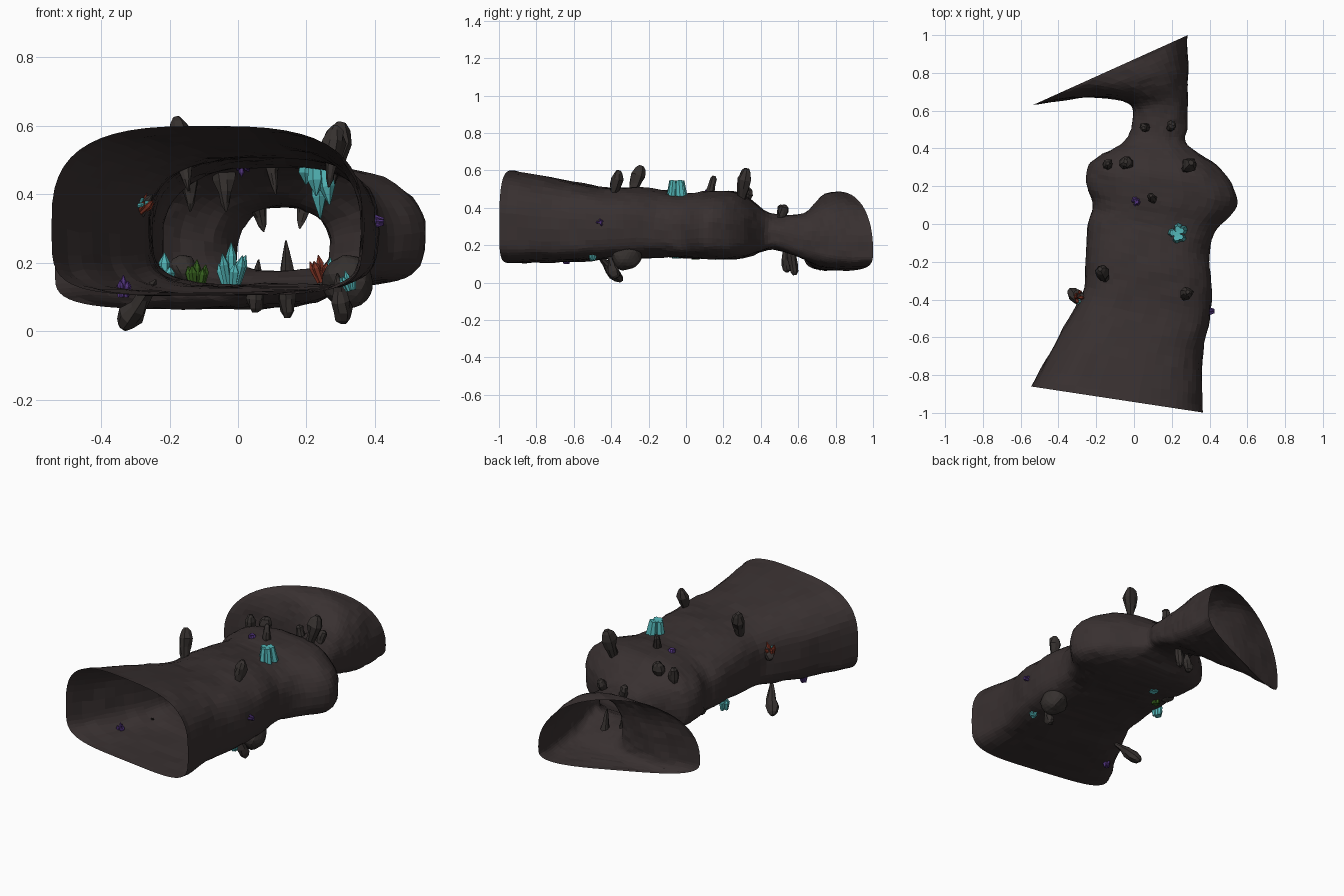
import bpy, bmesh, math, random
from mathutils import Vector, noise

if "Cube" in bpy.data.objects:
    bpy.data.objects.remove(bpy.data.objects["Cube"])
random.seed(4)

def mat(name, c):
    m = bpy.data.materials.new(name)
    m.diffuse_color = (*c, 1)
    m.use_nodes = True
    m.node_tree.nodes["Principled BSDF"].inputs["Base Color"].default_value = m.diffuse_color
    return m

ROCK = mat("cave_rock", (0.040, 0.030, 0.030))
STONE = mat("loose_stone", (0.036, 0.030, 0.028))
CYAN = mat("cyan_crystal", (0.085, 0.46, 0.47))
RED = mat("red_crystal", (0.22, 0.035, 0.018))
PURPLE = mat("purple_crystal", (0.085, 0.035, 0.21))
GREEN = mat("green_crystal", (0.035, 0.11, 0.012))

def finish(bm, name, material):
    me = bpy.data.meshes.new(name)
    bm.to_mesh(me)
    bm.free()
    me.materials.append(material)
    ob = bpy.data.objects.new(name, me)
    bpy.context.collection.objects.link(ob)
    return ob

# Tunnel sections: left wall x,y, right wall x,y, floor z, roof z, squareness, height of widest point
SECTIONS = [
    (-.545, -.86, .365, -.998, .105, .60, 3.0, .40),
    (-.40, -.60, .36, -.72, .11, .55, 2.9, .40),
    (-.275, -.37, .40, -.50, .125, .51, 2.8, .42),
    (-.255, -.20, .41, -.30, .135, .51, 2.6, .42),
    (-.24, 0.0, .40, -.14, .135, .49, 2.5, .42),
    (-.22, .10, .44, -.03, .13, .48, 2.4, .42),
    (-.25, .20, .54, .09, .125, .49, 2.3, .45),
    (-.24, .31, .52, .21, .125, .485, 2.3, .45),
    (-.19, .355, .44, .31, .14, .455, 2.3, .43),
    (-.05, .44, .285, .42, .175, .38, 2.3, .40),
    (-.01, .54, .28, .50, .17, .36, 2.3, .38),
    (-.02, .625, .285, .63, .125, .375, 2.2, .32),
    (-.12, .66, .285, .74, .085, .43, 2.2, .28),
    (-.30, .665, .285, .86, .07, .475, 2.2, .25),
    (-.535, .63, .285, 1.0, .065, .487, 2.2, .25),
]

def spline(a, b, c, d, t):
    return tuple(.5 * (2*q + (r-p)*t + (2*p-5*q+4*r-s)*t*t + (3*q-p-3*r+s)*t**3)
                 for p, q, r, s in zip(a, b, c, d))

def tunnel():
    rows, last = [], len(SECTIONS) - 1
    for i in range(last):
        k = [SECTIONS[min(max(j, 0), last)] for j in (i-1, i, i+1, i+2)]
        rows += [spline(*k, s / 5) for s in range(5)]
    rows.append(SECTIONS[-1])
    bm, rings, n = bmesh.new(), [], 52
    for j, (lx, ly, rx, ry, zb, zt, sq, wide) in enumerate(rows):
        ring = []
        for i in range(n):
            a = 2 * math.pi * i / n
            c, s = math.cos(a), math.sin(a)
            e = sq if s > 0 else sq + 1.4
            u = math.copysign(abs(c) ** (2 / e), c)
            w = math.copysign(abs(s) ** (2 / e), s)
            f = (u + 1) / 2
            mid = zb + (zt - zb) * wide
            p = Vector((lx + (rx-lx)*f, ly + (ry-ly)*f, mid + w * ((zt - mid) if w > 0 else (mid - zb))))
            if 0 < j < len(rows) - 1:
                p += noise.noise_vector(p * 9) * .008 + noise.noise_vector(p * 30) * .004
            ring.append(bm.verts.new(p))
        rings.append(ring)
    for a, b in zip(rings, rings[1:]):
        for i in range(n):
            k = (i + 1) % n
            bm.faces.new((a[i], a[k], b[k], b[i]))
    finish(bm, "tunnel_shell", ROCK)

# Tapered many-sided solid from base to tip, profile = (height fraction, radius fraction)
def spike(bm, base, tip, r, sides, profile, rough):
    base, tip = Vector(base), Vector(tip)
    d = tip - base
    q = d.to_track_quat('Z', 'Y')
    rings = []
    for h, k in profile:
        ring = []
        for i in range(sides):
            a = 2 * math.pi * i / sides
            rr = r * k * (1 + random.uniform(-rough, rough))
            ring.append(bm.verts.new(base + q @ Vector((rr*math.cos(a), rr*math.sin(a), h*d.length))))
        rings.append(ring)
    for a, b in zip(rings, rings[1:]):
        for i in range(sides):
            k = (i + 1) % sides
            bm.faces.new((a[i], a[k], b[k], b[i]))
    bm.faces.new(rings[0][::-1])
    bm.faces.new(rings[-1])

DRIP = [(0, .35), (.08, .75), (.25, 1), (.45, .85), (.65, .6), (.85, .4), (1, .08)]
def drip(name, base, tip, r):
    bm = bmesh.new()
    spike(bm, base, tip, r, 8, DRIP, .25)
    finish(bm, name, STONE)

def boulder(name, loc, r):
    bm = bmesh.new()
    bmesh.ops.create_icosphere(bm, subdivisions=3, radius=r)
    for v in bm.verts:
        v.co = v.co * (1 + .18 * noise.noise(v.co / r * 1.5)) + Vector(loc)
    finish(bm, name, STONE)

def crystals(name, loc, up, size, material, count=6, lean=.25, thick=.15):
    bm, up, loc = bmesh.new(), Vector(up).normalized(), Vector(loc)
    side = up.orthogonal().normalized()
    other = up.cross(side)
    for i in range(count):
        a = 2.4 * i
        out = side * math.cos(a) + other * math.sin(a)
        length = size * (1 if i == 0 else random.uniform(.5, .85))
        start = loc + out * size * (thick if i else 0)
        aim = (up + out * (lean if i else 0)).normalized()
        spike(bm, start, start + aim * length, size * thick, 6, [(0, .7), (.7, 1), (1, .1)], .08)
    finish(bm, name, material)

tunnel()

# Stalactites: bases poke out of the roof, tips hang inside
for b, t, r in [
    ((-.18, -.24, .625), (-.145, -.31, .41), .036),
    ((.285, -.36, .60), (.265, -.40, .42), .032),
    ((.09, .15, .57), (.11, .11, .40), .024),
    ((.30, .325, .61), (.26, .28, .38), .038),
    ((-.14, .32, .50), (-.14, .31, .35), .028),
    ((-.045, .33, .51), (-.035, .30, .35), .034),
    ((.05, .51, .415), (.075, .51, .29), .025),
    ((.205, .53, .415), (.18, .49, .30), .025),
]:
    drip("stalactite", b, t, r)

# Stalagmites: bases poke out under the floor
for b, t, r in [
    ((-.335, -.345, .01), (-.24, -.47, .15), .034),
    ((.31, -.37, .025), (.29, -.42, .17), .03),
    ((.145, .58, .04), (.14, .55, .265), .028),
    ((.05, .54, .055), (.06, .53, .21), .026),
    ((-.31, -.36, .33), (-.25, -.40, .40), .026),
]:
    drip("stalagmite", b, t, r)

boulder("wall_boulder", (.325, -.32, .145), .076)
boulder("floor_boulder", (-.16, .10, .18), .042)

# Crystal clusters
crystals("cyan_hanging_crystals", (.23, -.05, .545), (.05, 0, -1), .215, CYAN, 6, .12, .11)
crystals("cyan_floor_crystals", (-.215, -.05, .13), (0, 0, 1), .10, CYAN, 5, .08, .16)
crystals("cyan_back_crystals", (-.02, .15, .125), (0, 0, 1), .135, CYAN, 8, .3, .11)
crystals("cyan_side_crystals", (.27, .06, .135), (0, 0, 1), .08, CYAN)
crystals("cyan_low_wall_crystals", (.33, -.50, .12), (-.3, 0, 1), .06, CYAN)
crystals("cyan_left_wall_crystals", (-.30, -.41, .365), (1, 0, .3), .05, CYAN, 4)
crystals("green_floor_crystals", (-.12, .05, .125), (0, 0, 1), .085, GREEN, 6, .2)
crystals("red_floor_crystals", (.25, -.22, .145), (-.2, 0, 1), .08, RED)
crystals("red_wall_crystals", (-.30, -.385, .345), (.5, -.1, 1), .08, RED, 8, .5, .13)
crystals("purple_floor_crystals", (-.335, -.64, .10), (0, 0, 1), .065, PURPLE, 6, .15)
crystals("purple_roof_crystals", (.01, .12, .495), (0, 0, -1), .045, PURPLE, 8, .6, .2)
crystals("purple_wall_crystals", (.425, -.46, .32), (-1, 0, 0), .06, PURPLE, 5, .3, .12)
